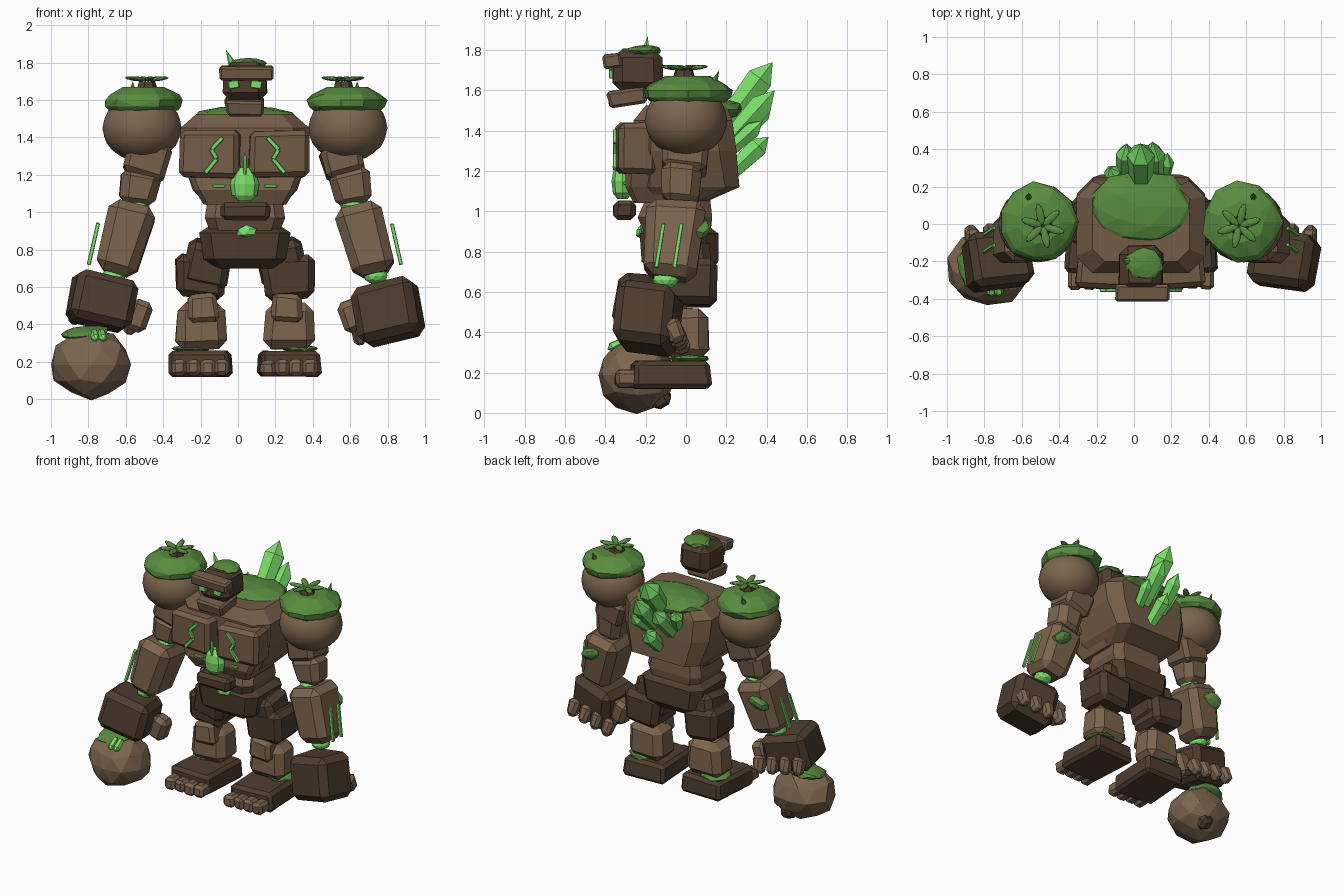
import bpy, bmesh, math, random
from mathutils import Vector, Matrix, Euler

random.seed(4)
old = bpy.data.objects.get("Cube")
if old:
    bpy.data.objects.remove(old, do_unlink=True)


def material(name, rgb):
    m = bpy.data.materials.new(name)
    m.use_nodes = True
    m.diffuse_color = (*rgb, 1)
    m.node_tree.nodes["Principled BSDF"].inputs["Base Color"].default_value = (*rgb, 1)
    return m


LIGHT = material("light stone", (.2, .128, .074))
MID = material("torso stone", (.172, .108, .063))
DARK = material("dark stone", (.078, .047, .029))
MOSS = material("moss green", (.098, .265, .05))
GLOW = material("glowing green", (.2, .75, .145))
CENTRE = .037


def finish(name, bm, mat, loc=(0, 0, 0), rot=None, smooth=False):
    bmesh.ops.recalc_face_normals(bm, faces=bm.faces)
    mesh = bpy.data.meshes.new(name)
    bm.to_mesh(mesh)
    bm.free()
    mesh.materials.append(mat)
    for p in mesh.polygons:
        p.use_smooth = smooth
    turn = rot.to_matrix().to_4x4() if rot else Matrix()
    ob = bpy.data.objects.new(name, mesh)
    ob.matrix_world = Matrix.Translation(loc) @ turn
    bpy.context.collection.objects.link(ob)
    return ob


def degrees(rot):
    return Euler([math.radians(a) for a in rot])


def rock(name, loc, size, mat, rot=(0, 0, 0), top=1, bottom=1, bevel=.16, rough=.03):
    """Chamfered box, tapered at either end, with slightly uneven corners."""
    bm = bmesh.new()
    bmesh.ops.create_cube(bm, size=1)
    for v in bm.verts:
        k = top if v.co.z > 0 else bottom
        v.co = Vector((v.co.x * k * size[0], v.co.y * k * size[1], v.co.z * size[2]))
        v.co += Vector([random.uniform(-rough, rough) * s for s in size])
    bmesh.ops.bevel(bm, geom=bm.edges[:], offset=bevel * min(size), segments=1,
                    affect='EDGES', clamp_overlap=True)
    return finish(name, bm, mat, loc, rot if hasattr(rot, "to_matrix") else degrees(rot))


def span(name, a, b, width, depth, mat, **kw):
    """Rock stretched from lower point a to upper point b."""
    a, b = Vector(a), Vector(b)
    turn = Vector((0, 0, 1)).rotation_difference(b - a)
    return rock(name, (a + b) / 2, (width, depth, (b - a).length), mat, turn, **kw)


def hull(name, points, mat, **kw):
    bm = bmesh.new()
    for p in points:
        bm.verts.new(p)
    res = bmesh.ops.convex_hull(bm, input=bm.verts[:])
    junk = [g for g in res["geom_interior"] if isinstance(g, bmesh.types.BMVert)]
    bmesh.ops.delete(bm, geom=junk, context='VERTS')
    bmesh.ops.dissolve_limit(bm, angle_limit=.03, verts=bm.verts[:], edges=bm.edges[:])
    return finish(name, bm, mat, **kw)


def rings(profile, sides, jitter=0, sx=1, sy=1):
    pts = []
    for r, z in profile:
        for i in range(sides):
            a = math.tau * i / sides
            k = r * (1 + random.uniform(-jitter, jitter))
            pts.append((k * sx * math.cos(a), k * sy * math.sin(a), z))
    return pts


def crystal(name, base, tip, r, mat=GLOW, shoulder=.76):
    base, tip = Vector(base), Vector(tip)
    h = (tip - base).length
    pts = rings([(r * .75, 0), (r, h * shoulder)], 6) + [(0, 0, h)]
    return hull(name, pts, mat, loc=base, rot=Vector((0, 0, 1)).rotation_difference(tip - base))


def blob(name, loc, size, mat, rot=(0, 0, 0), detail=2, jitter=0, smooth=False):
    bm = bmesh.new()
    bmesh.ops.create_icosphere(bm, subdivisions=detail, radius=1)
    for v in bm.verts:
        k = 1 + random.uniform(-jitter, jitter)
        v.co = Vector([c * s * k for c, s in zip(v.co, size)])
    return finish(name, bm, mat, loc, degrees(rot), smooth)


def loft(name, sections, mat, cut=.25):
    """Hull through chamfered rectangles: height, half width, front y, back y."""
    pts = []
    for z, hx, front, back in sections:
        c = cut * hx
        for s in (-1, 1):
            pts += [(CENTRE + s * hx, front + c, z), (CENTRE + s * (hx - c), front, z),
                    (CENTRE + s * hx, back - c, z), (CENTRE + s * (hx - c), back, z)]
    return hull(name, pts, mat)


# Torso, waist and hips
loft("torso", [(1.03, .2, -.18, .06), (1.12, .28, -.25, .265), (1.3, .34, -.26, .25),
               (1.45, .345, -.26, .23), (1.525, .26, -.2, .2)], MID)
loft("lower_chest", [(1.04, .22, -.26, .05), (1.12, .27, -.3, .05), (1.19, .3, -.3, .05)], LIGHT, .1)
loft("waist", [(.88, .18, -.2, .12), (.97, .215, -.24, .13), (1.06, .2, -.2, .12)], MID)
loft("pelvis", [(.7, .15, -.16, .12), (.75, .22, -.22, .16), (.89, .245, -.23, .16),
                (.92, .2, -.18, .12)], DARK)
rock("belly_stone", (.04, -.305, 1.005), (.26, .11, .095), DARK, bevel=.25)
blob("back_moss", (.035, .09, 1.505), (.285, .2, .065), MOSS, jitter=.05)
blob("pelvis_glow", (.045, -.225, .895), (.058, .025, .034), GLOW, detail=1, jitter=.1)

# Glowing heart with a thin spike above
hull("heart_crystal", rings([(.035, 1.06), (.068, 1.09), (.078, 1.15), (.065, 1.2), (.03, 1.24)], 8, sy=.7),
     GLOW, loc=(.035, -.315, 0))
crystal("heart_spike", (.037, -.352, 1.2), (.037, -.352, 1.32), .011)

# Head
rock("head", (.035, -.24, 1.7), (.25, .26, .21), DARK, top=.9, bottom=.95, bevel=.22)
rock("brow", (.04, -.365, 1.745), (.29, .09, .075), MID, (8, 0, 0))
rock("jaw", (.035, -.29, 1.565), (.21, .2, .085), MID, (8, 0, 0), bottom=.92)
blob("head_moss", (.055, -.21, 1.797), (.1, .09, .028), MOSS, jitter=.08)
crystal("head_sprout", (-.03, -.2, 1.79), (-.065, -.19, 1.87), .02, GLOW, .1)
for s in (-1, 1):
    rock("eye", (CENTRE + s * .06, -.372, 1.683), (.058, .02, .042), GLOW, (0, s * 8, 0))

# Back crystals
for base, tip, r in [((.04, .17, 1.4), (.035, .43, 1.74), .076), ((.1, .17, 1.3), (.1, .44, 1.6), .065),
                     ((-.05, .2, 1.3), (-.04, .43, 1.55), .055), ((.05, .2, 1.17), (.04, .41, 1.37), .055),
                     ((.14, .18, 1.27), (.18, .38, 1.45), .045), ((-.08, .2, 1.34), (-.13, .3, 1.52), .045)]:
    crystal("back_crystal", base, tip, r)

for s in (-1, 1):
    def at(x, y, z):
        return (CENTRE + s * x, y, z)

    # Chest plates and their glowing cracks
    rock("chest_plate", at(.18, -.25, 1.31), (.325, .2, .25), MID, (0, 0, s * 4), top=.97, bevel=.13)
    crack = [(.12, 1.4), (.18, 1.335), (.15, 1.285), (.213, 1.21)]
    for p, q in zip(crack[1:], crack):
        span("chest_crack", at(p[0], -.354, p[1]), at(q[0], -.354, q[1]), .023, .018, GLOW)
    rock("rib_glow", at(.14, -.3, 1.14), (.065, .018, .016), GLOW)

    # Shoulders with moss caps and flowers
    blob("shoulder", at(.55, 0, 1.45), (.212, .205, .18), LIGHT, detail=3, smooth=True)
    hull("shoulder_moss", rings([(.18, 1.545), (.208, 1.565), (.214, 1.6), (.185, 1.63), (.11, 1.67)], 11, .06),
         MOSS, loc=at(.545, .01, 0))
    crystal("shoulder_sprout", at(.6, .13, 1.62), at(.6, .165, 1.7), .025, MOSS, .1)
    hull("flower_stalk", rings([(.06, 1.65), (.045, 1.7)], 7), DARK, loc=at(.525, -.01, 0))
    for i in range(6):
        a = math.tau * i / 6 + .3
        blob("petal", at(.525 + .062 * math.cos(a), .062 * math.sin(a) - .01, 1.713),
             (.06, .022, .012), MOSS, (0, -6, math.degrees(a) * s + (180 if s < 0 else 0)))

    # Arms
    span("upper_arm", at(.545, -.02, 1.19), at(.5, 0, 1.36), .23, .22, MID, rough=.06)
    span("elbow_stone", at(.59, -.03, 1.03), at(.55, -.02, 1.23), .22, .21, LIGHT,
         bottom=.8, bevel=.22, rough=.06)
    blob("elbow_glow", at(.585, -.04, 1.035), (.08, .075, .03), GLOW)
    span("forearm", at(.7, -.08, .67), at(.595, -.05, 1.04), .285, .32, LIGHT,
         top=.92, bottom=.8, bevel=.17)
    blob("wrist_glow", at(.7, -.1, .66), (.065, .065, .045), GLOW)
    blob("forearm_moss", at(.67, .07, .91), (.08, .06, .04), MOSS, (30, s * 20, 0), jitter=.1)
    for y in (-.13, -.04):
        span("forearm_glow_rod", at(.835, y - .018, .72), at(.785, y + .018, .94), .02, .02, GLOW)

    # Hands with four fingers along the rear edge
    low, tall = (.025, .31) if s > 0 else (-.03, .275)
    rock("hand", at(.765, -.19, .495 - low), (.37, .32, tall), DARK, (-6, s * -13, s * -8),
         top=.9, bottom=.92, bevel=.14)
    for i in range(4):
        rock("finger", at(.61 + i * .098, -.03 - .01 * i, .375 + i * .018 - low), (.085, .1, .12), LIGHT,
             (25, s * -8, 0), bottom=.75, bevel=.25)
    rock("thumb", at(.57, -.13, .445), (.12, .12, .17), LIGHT, (0, s * -20, 0), bevel=.25)

    # Legs
    span("thigh", at(.225, .01, .6), at(.17, -.01, .84), .24, .26, DARK, rough=.05)
    rock("knee_block", at(.235, .015, .65), (.285, .29, .23), DARK, (0, s * -4, 0), bottom=.9, rough=.05)
    rock("knee", at(.225, -.07, .49), (.17, .15, .15), LIGHT, (0, s * 4, 0), top=.9)
    rock("shin", at(.237, .005, .39), (.29, .235, .25), LIGHT, top=.85, bottom=.95, bevel=.2)
    blob("ankle_moss", at(.29, .02, .27), (.1, .1, .02), MOSS, jitter=.1)
    rock("foot", at(.237, -.075, .19), (.33, .39, .14), DARK, (0, 0, s * 3), top=.96, rough=.02)
    for i in range(4):
        rock("toe", at(.125 + i * .075, -.295, .168), (.08, .11, .085), LIGHT, bevel=.25, rough=.06)

# Boulder held in the right hand
blob("boulder", (-.785, -.245, .187), (.215, .2, .185), LIGHT, jitter=.07)
rock("boulder_chip", (-.74, -.13, .08), (.1, .1, .1), DARK, (30, 20, 0), bevel=.25)
blob("boulder_moss", (-.82, -.22, .355), (.13, .13, .035), MOSS, (8, -6, 0), jitter=.08)
for x in (-.77, -.73):
    crystal("boulder_glow", (x, -.3, .36), (x + .01, -.39, .315), .025)
